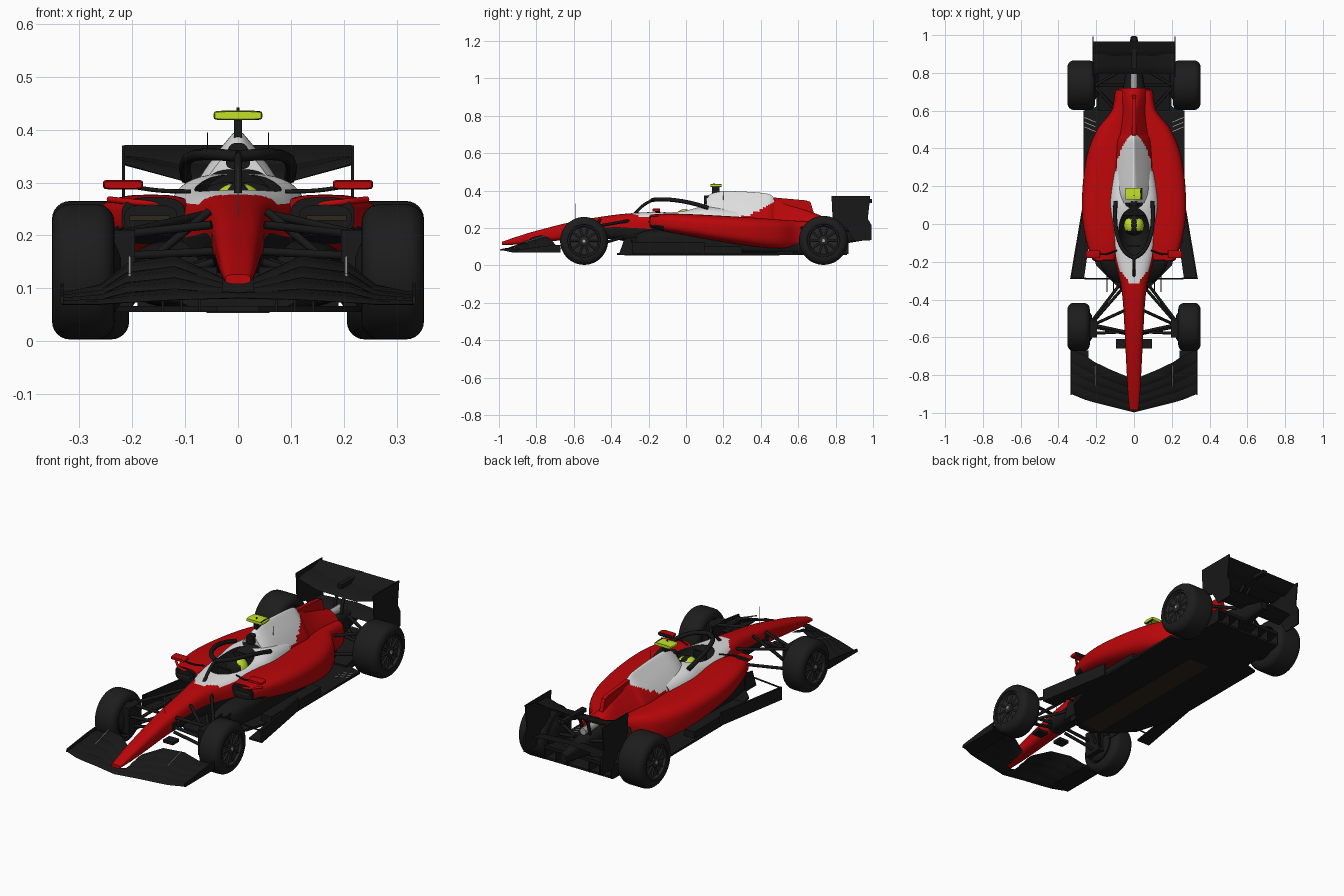
import bpy
import bmesh
from math import cos, sin, pi, copysign
from mathutils import Vector

cube = bpy.data.objects.get("Cube")
if cube:
    bpy.data.objects.remove(cube, do_unlink=True)


def material(name, r, g, b, rough=.5):
    m = bpy.data.materials.new(name)
    m.use_nodes = True
    m.diffuse_color = (r, g, b, 1)
    shader = m.node_tree.nodes["Principled BSDF"]
    shader.inputs["Base Color"].default_value = (r, g, b, 1)
    shader.inputs["Roughness"].default_value = rough
    return m


red = material("red paint", .5, .002, .003)
white = material("white paint", .75, .75, .75)
carbon = material("carbon black", .009, .009, .009)
rubber = material("tyre black", .012, .012, .012, .8)
rim_grey = material("rim grey", .02, .02, .021)
metal = material("bare metal", .4, .4, .4)
yellow = material("bright yellow", .55, .75, .02)
plank_brown = material("plank brown", .03, .02, .012)


def finish(obj, mats, mirror):
    bpy.context.scene.collection.objects.link(obj)
    for m in mats:
        obj.data.materials.append(m)
    if mirror:
        obj.modifiers.new("mirror", "MIRROR")
    return obj


def skin(name, rings, mats, mirror=False, rule=None):
    """Join matching rings of points into a capped solid; rule picks a material slot."""
    bm = bmesh.new()
    loops = [[bm.verts.new(p) for p in ring] for ring in rings]
    n = len(loops[0])
    for a, b in zip(loops, loops[1:]):
        for i in range(n):
            j = (i + 1) % n
            bm.faces.new((a[i], a[j], b[j], b[i]))
    bm.faces.new(loops[0])
    bm.faces.new(loops[-1])
    bmesh.ops.recalc_face_normals(bm, faces=bm.faces)
    if rule:
        for f in bm.faces:
            f.material_index = rule(f.calc_center_median(), f.normal)
    mesh = bpy.data.meshes.new(name)
    bm.to_mesh(mesh)
    bm.free()
    return finish(bpy.data.objects.new(name, mesh), mats, mirror)


def hull(name, sections, mats, power=3, steps=6, sides=48, **kw):
    """Loft rounded sections (y, x0, x1, z0, z1, taper) along the car, smoothly blended."""
    pts = [Vector(s) for s in sections]
    smooth = []
    for i in range(len(pts) - 1):
        p, a, b, q = pts[max(i - 1, 0)], pts[i], pts[i + 1], pts[min(i + 2, len(pts) - 1)]
        for k in range(steps):
            t = k / steps
            smooth.append(a + (b - p) * t / 2 + (p * 2 - a * 5 + b * 4 - q) * t**2 / 2
                          + (a * 3 - p - b * 3 + q) * t**3 / 2)
    rings = []
    for y, x0, x1, z0, z1, taper in smooth + [pts[-1]]:
        ring = []
        for k in range(sides):
            c, s = cos(2 * pi * k / sides), sin(2 * pi * k / sides)
            u, v = (copysign(abs(w) ** (2 / power), w) for w in (c, s))
            ring.append(((x0 + x1) / 2 + (x1 - x0) / 2 * u * (1 - taper * (v + 1) / 2), y,
                         (z0 + z1) / 2 + (z1 - z0) / 2 * v))
        rings.append(ring)
    return skin(name, rings, mats, **kw)


def prism(name, pts, axis, lo, hi, mat, mirror=False):
    """Extrude an outline: (y, z) along x, or (x, y) along z."""
    rings = [[(d, a, b) if axis == "x" else (a, b, d) for a, b in pts] for d in (lo, hi)]
    return skin(name, rings, [mat], mirror)


def box(name, x0, x1, y0, y1, z0, z1, mat, mirror=False):
    return prism(name, [(y0, z0), (y1, z0), (y1, z1), (y0, z1)], "x", x0, x1, mat, mirror)


def lathe(name, profile, centre, mat, sides=48):
    """Turn an (x, radius) profile about the axle direction, mirrored."""
    cx, cy, cz = centre
    rings = [[(cx + x, cy + r * cos(2 * pi * k / sides), cz + r * sin(2 * pi * k / sides))
              for k in range(sides)] for x, r in profile]
    return skin(name, rings, [mat], True)


def foil(name, stations, thick):
    """Wing element through stations (x, leading y, z, trailing y, z), mirrored."""
    shape = [(0, 0), (.1, .7), (.4, 1), (1, .1), (.5, 0), (.1, -.5)]
    rings = [[(x, ya + (yb - ya) * f, za + (zb - za) * f + thick * h) for f, h in shape]
             for x, ya, za, yb, zb in stations]
    return skin(name, rings, [carbon], True)


def rod(name, points, radius, mat=carbon, mirror=True):
    curve = bpy.data.curves.new(name, "CURVE")
    curve.dimensions = "3D"
    curve.bevel_depth = radius
    curve.bevel_resolution = 2
    curve.use_fill_caps = True
    spline = curve.splines.new("BEZIER")
    spline.bezier_points.add(len(points) - 1)
    for bp, p in zip(spline.bezier_points, points):
        bp.co = p
        bp.handle_left_type = bp.handle_right_type = "AUTO"
    return finish(bpy.data.objects.new(name, curve), [mat], mirror)


# Nose and survival cell, with the cockpit opening cut out
def tub_rule(c, n):
    if c.z < .2 and c.y > -.6:
        return 2
    return 1 if c.y > -.31 and c.z > .258 and abs(c.x) < .025 + (c.y + .31) * .8 else 0


tub = hull("nose_and_tub", [(y, -w, w, z0, z1, 0) for y, w, z0, z1 in [
    (-.985, .024, .108, .126), (-.9, .032, .112, .155), (-.8, .038, .12, .185),
    (-.6, .048, .14, .235), (-.4, .06, .14, .268), (-.28, .08, .12, .28),
    (-.15, .115, .1, .288), (0, .127, .1, .302), (.12, .132, .1, .317), (.28, .11, .1, .3)]],
    [red, white, carbon], steps=10, rule=tub_rule)
bpy.ops.mesh.primitive_uv_sphere_add(segments=40, ring_count=20, location=(0, -.05, .31))
cutter = bpy.context.object
cutter.scale = (.085, .14, .1)
cutter.data.materials.append(carbon)
cut = tub.modifiers.new("cockpit", "BOOLEAN")
cut.object, cut.operation, cut.material_mode = cutter, "DIFFERENCE", "TRANSFER"
bpy.context.view_layer.objects.active = tub
bpy.ops.object.modifier_apply(modifier="cockpit")
bpy.data.objects.remove(cutter, do_unlink=True)

# Engine cover with its tail fin, and the air intake
hull("engine_cover", [(y, -w, w, z0, z1, t) for y, w, z0, z1, t in [
    (.11, .12, .2, .37, .8), (.19, .138, .2, .397, .85), (.42, .13, .18, .386, .9),
    (.48, .12, .15, .357, .9), (.58, .112, .14, .318, .85), (.72, .1, .14, .268, .5)]],
    [red, white], power=2.5, steps=20, sides=64,
    rule=lambda c, n: int(c.y < .47 and c.z > .262 + max(0, c.y - .33) * .55))
prism("tail_fin", [(.45, .3), (.47, .363), (.64, .348), (.665, .34), (.69, .26)], "x", -.01, .01, red)
hull("air_intake", [(.095, -.026, .026, .325, .375, .3), (.13, -.024, .024, .325, .375, .3)], [carbon])

# Sidepods with dark inlets, and the dark body below them
hull("sidepod", [(y, x0, x1, z0, z1, 0) for y, x0, x1, z0, z1 in [
    (-.19, .1, .22, .2, .272), (-.1, .08, .25, .18, .277), (.03, .06, .273, .155, .274),
    (.2, .05, .272, .125, .265), (.37, .04, .247, .1, .255), (.5, .03, .195, .09, .245),
    (.6, .02, .12, .095, .238), (.71, .02, .1, .1, .23)]], [red, carbon], mirror=True,
    rule=lambda c, n: int(n.y < -.9 or (c.y < -.12 and c.z < .215)))
hull("sidepod_inlet", [(-.195, .115, .215, .208, .258, 0), (-.18, .115, .215, .208, .258, 0)],
     [carbon], mirror=True)
box("inlet_grille", .13, .205, -.2, -.194, .228, .238, plank_brown, True)
hull("lower_body", [(y, -w, w, .06, z, 0) for y, w, z in [
    (-.31, .11, .13), (-.2, .18, .19), (.1, .2, .19), (.4, .17, .15), (.65, .1, .14)]], [carbon], power=4)

# Floor, plank, edge wings and fences
edge = [(.04, -.37), (.1, -.32), (.2, -.22), (.25, -.05), (.268, .1), (.268, .6), (.2, .62), (.19, .86)]
prism("floor", edge + [(-x, y) for x, y in reversed(edge)], "z", .055, .066, carbon)
box("plank", -.06, .06, -.33, .5, .053, .056, plank_brown)
prism("floor_edge_wing", [(.338, -.29), (.265, -.29), (.23, -.05), (.268, .1)], "z", .06, .068, carbon, True)
prism("edge_fence", [(.33, -.29), (.338, -.29), (.272, .1), (.262, .1)], "z", .06, .125, carbon, True)
for x in (.07, .105, .14):
    prism("floor_fence", [(-.36, .055), (-.15, .055), (-.15, .17), (-.33, .14)], "x", x, x + .005, carbon, True)
rod("floor_wing_strut", [(.06, -.29, .14), (.33, -.288, .12)], .004)
box("floor_edge_step", .2, .258, -.1, .3, .066, .1, carbon, True)
for y in (.5, .525, .55):
    prism("floor_slot", [(.205, y - .012), (.262, y + .012), (.262, y + .016), (.205, y - .008)],
          "z", .066, .068, metal, True)

# Diffuser, gearbox, exhaust and rear crash structure
prism("diffuser", [(.6, .058), (.87, .115), (.87, .13), (.6, .075)], "x", -.19, .19, carbon)
for x in (.06, .12, .185):
    prism("diffuser_strake", [(.62, .06), (.87, .06), (.87, .13), (.7, .09)], "x", x, x + .005, carbon, True)
hull("gearbox", [(.6, -.08, .08, .09, .24, 0), (.8, -.045, .045, .11, .22, 0),
                 (.99, -.018, .018, .14, .18, 0)], [carbon])
rod("exhaust", [(0, .68, .235), (0, .76, .235), (0, .83, .235)], .018, metal, False)

# Front wing, highest at mid span and drooping to the tips
for i in range(4):
    root = .028 if i else 0
    foil("front_wing_element", [
        (root, -.997 + .043 * i, .082 + .009 * i, -.94 + .043 * i, .092 + .009 * i),
        (.12, -.967 + .044 * i, .078 + .021 * i, -.905 + .044 * i, .098 + .021 * i),
        (.21, -.945 + .05 * i, .073 + .019 * i, -.88 + .05 * i, .09 + .019 * i),
        (.26, -.93 + .052 * i, .07 + .009 * i, -.86 + .055 * i, .08 + .009 * i),
        (.333, -.9 + .055 * i, .07 + .005 * i, -.83 + .055 * i, .076 + .005 * i)], .005)
prism("front_endplate", [(-.905, .07), (-.67, .07), (-.67, .11), (-.74, .105), (-.9, .085)],
      "x", .33, .336, carbon, True)
foil("endplate_foot", [(.24, -.9, .072, -.67, .072), (.336, -.9, .072, -.67, .072)], .004)
rod("flap_adjuster", [(.205, -.86, .125), (.205, -.75, .158)], .003, metal)

# Rear wing
foil("rear_wing_main", [(0, .795, .305, .9, .337), (.11, .795, .305, .9, .337),
                        (.17, .795, .322, .9, .346), (.215, .795, .335, .9, .35)], .008)
foil("rear_wing_flap", [(0, .885, .328, .965, .37), (.215, .885, .335, .965, .37)], .006)
foil("beam_wing", [(0, .85, .19, .95, .215), (.2, .86, .18, .95, .2)], .006)
prism("rear_endplate", [(.778, .37), (.985, .37), (.972, .25), (.992, .215), (.992, .135),
                        (.9, .13), (.86, .2), (.785, .22)], "x", .214, .22, carbon, True)
rod("rear_wing_pillar", [(.02, .8, .2), (.02, .82, .28), (.02, .86, .325)], .008)
box("flap_actuator", -.012, .012, .82, .995, .335, .355, carbon)

# Wheels: round-shouldered tyre, rim ring, spokes, hub and brake drum
for end, x, y, w, r in (("front", .293, -.545, .059, .128), ("rear", .279, .735, .073, .131)):
    hub = (x, y, r + .003)
    bend = .034
    half = [(w - bend + bend * sin(k * pi / 12), r - bend + bend * cos(k * pi / 12)) for k in range(7)]
    half += [(w, .088), (w - .02, .08)]
    lathe(end + "_tyre", [(-u, v) for u, v in reversed(half)] + half, hub, rubber)
    lathe(end + "_rim", [(w - .022, .086), (w - .004, .086), (w - .004, .079), (w - .016, .074)], hub, rim_grey)
    lathe(end + "_hub", [(w - .02, .026), (w - .006, .024), (w - .004, .014)], hub, rim_grey)
    lathe(end + "_wheel_nut", [(w - .01, .011), (w, .009)], hub, metal, sides=12)
    for k in range(10):
        a = 2 * pi * k / 10
        tip = [(x + w - .014, y + d * cos(a), hub[2] + d * sin(a)) for d in (.02, .077)]
        rod(end + "_spoke", tip, .005, rim_grey)
    lathe(end + "_brake_drum", [(-w - .012, .06), (-w, .078), (-w + .03, .078)], hub, carbon)

# Suspension arms
for name, outer, inner in (
        ("front_upper_arm", (.235, -.53, .2), [(.06, -.3, .24), (.05, -.57, .22)]),
        ("front_lower_arm", (.235, -.54, .09), [(.06, -.34, .15), (.045, -.58, .15)]),
        ("front_push_rod", (.23, -.54, .1), [(.055, -.46, .245)]),
        ("front_track_rod", (.235, -.58, .16), [(.04, -.57, .17)]),
        ("rear_upper_arm", (.21, .73, .2), [(.06, .56, .2), (.04, .83, .2)]),
        ("rear_lower_arm", (.21, .73, .09), [(.07, .58, .11), (.04, .83, .13)]),
        ("rear_drive_shaft", (.21, .735, .134), [(.04, .735, .15)])):
    for point in inner:
        rod(name, [point, outer], .008)
box("front_brake_scoop", .195, .235, -.6, -.5, .08, .21, carbon, True)
box("nose_underside_blade", .04, .095, -.66, -.61, .125, .14, carbon, True)

# Halo, mirrors, camera pod and airspeed probe
rod("halo_ring", [(.098, .12, .308), (.1, .03, .333), (.085, -.07, .35), (.045, -.15, .353),
                  (0, -.18, .35)], .011)
rod("halo_pillar", [(0, -.275, .275), (0, -.23, .32), (0, -.18, .35)], .008, carbon, False)
hull("mirror", [(-.18, .182, .253, .289, .302, 0), (-.165, .18, .255, .287, .305, 0),
                (-.14, .18, .255, .287, .305, 0)], [red, carbon], power=6, mirror=True,
     rule=lambda c, n: int(n.y > .9))
rod("mirror_stalk", [(.09, -.14, .283), (.15, -.16, .285), (.2, -.16, .292)], .004, carbon)
rod("mirror_vane", [(.12, -.17, .255), (.19, -.19, .262), (.245, -.15, .268)], .006, red)
hull("camera_pod", [(.13, -.044, .044, .42, .434, 0), (.15, -.046, .046, .418, .436, 0),
                    (.19, -.044, .044, .42, .435, 0)], [yellow, carbon], power=6,
     rule=lambda c, n: int(.034 < c.x < .042))
box("camera_stem", -.008, .008, .14, .18, .37, .42, carbon)
rod("camera_aerial", [(0, .15, .43), (0, .15, .442)], .003, carbon, False)
rod("airspeed_probe", [(0, -.59, .23), (0, -.59, .33)], .0012, metal, False)
rod("cover_aerial", [(.058, .2, .35), (.058, .2, .395)], .0009, carbon)

# Driver's helmet, headrest and steering wheel
hull("headrest", [(.045, -.065, .065, .24, .3, 0), (.11, -.06, .06, .24, .325, 0)], [carbon])
bpy.ops.mesh.primitive_uv_sphere_add(segments=32, ring_count=20, radius=.053, location=(0, -.008, .247))
helmet = bpy.context.object
helmet.name = "helmet"
for m in (carbon, yellow):
    helmet.data.materials.append(m)
for f in helmet.data.polygons:
    f.material_index = int(abs(f.center.x) > .013 and -.028 < f.center.y < .035)
box("steering_wheel", -.035, .035, -.12, -.11, .25, .285, carbon)

# Smooth shading with crisp edges
bpy.ops.object.select_all(action="DESELECT")
for obj in bpy.context.scene.objects:
    if obj.type == "MESH":
        obj.select_set(True)
        bpy.context.view_layer.objects.active = obj
bpy.ops.object.shade_smooth_by_angle(angle=.6)
